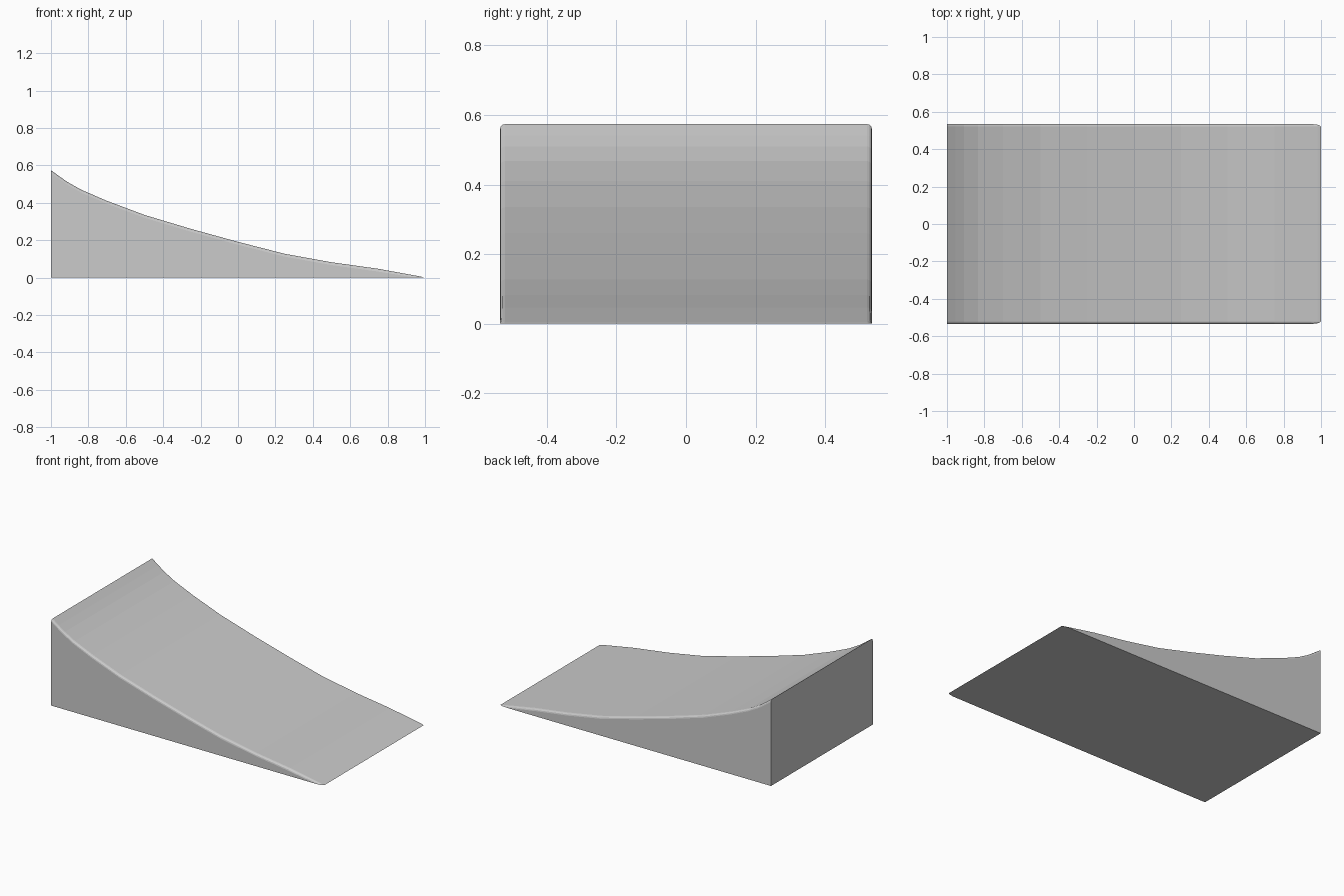
import bpy, bmesh, math

if "Cube" in bpy.data.objects:
    bpy.data.objects.remove(bpy.data.objects["Cube"])

HALF_W = 0.535   # half width in y
R = 0.015        # rounding of the long upper edges
SEG = 3

# curved ramp profile (x, height)
profile = [(-1, 0.574), (-0.955, 0.541), (-0.91, 0.51), (-0.835, 0.468),
           (-0.7, 0.41), (-0.5, 0.335), (-0.25, 0.26), (0, 0.191),
           (0.25, 0.127), (0.5, 0.082), (0.75, 0.047), (0.95, 0.0105),
           (0.98, 0.005), (0.994, 0.0015), (1, 0)]


def section(h):
    """Half cross-section from the ground up to the rounded top edge."""
    start = math.asin(max(0, (R - h) / R))
    pts = [(HALF_W - R + R * math.cos(start), 0)]
    for i in range(SEG + 1):
        a = start + (math.pi / 2 - start) * i / SEG
        pts.append((HALF_W - R + R * math.cos(a), max(0, h - R + R * math.sin(a))))
    return pts


bm = bmesh.new()
rings = []
for x, h in profile:
    half = section(h)
    loop = half + [(-y, z) for y, z in reversed(half)]
    rings.append([bm.verts.new((x, y, z)) for y, z in loop])

# skin between neighbouring sections, including the underside
n = len(rings[0])
for a, b in zip(rings, rings[1:]):
    for i in range(n):
        j = (i + 1) % n
        bm.faces.new((a[i], a[j], b[j], b[i]))

# tall back wall
bm.faces.new(rings[0])
bmesh.ops.remove_doubles(bm, verts=bm.verts, dist=1e-5)
bmesh.ops.recalc_face_normals(bm, faces=bm.faces)

mesh = bpy.data.meshes.new("curved_ramp")
bm.to_mesh(mesh)
bm.free()
ramp = bpy.data.objects.new("curved_ramp", mesh)
bpy.context.collection.objects.link(ramp)
